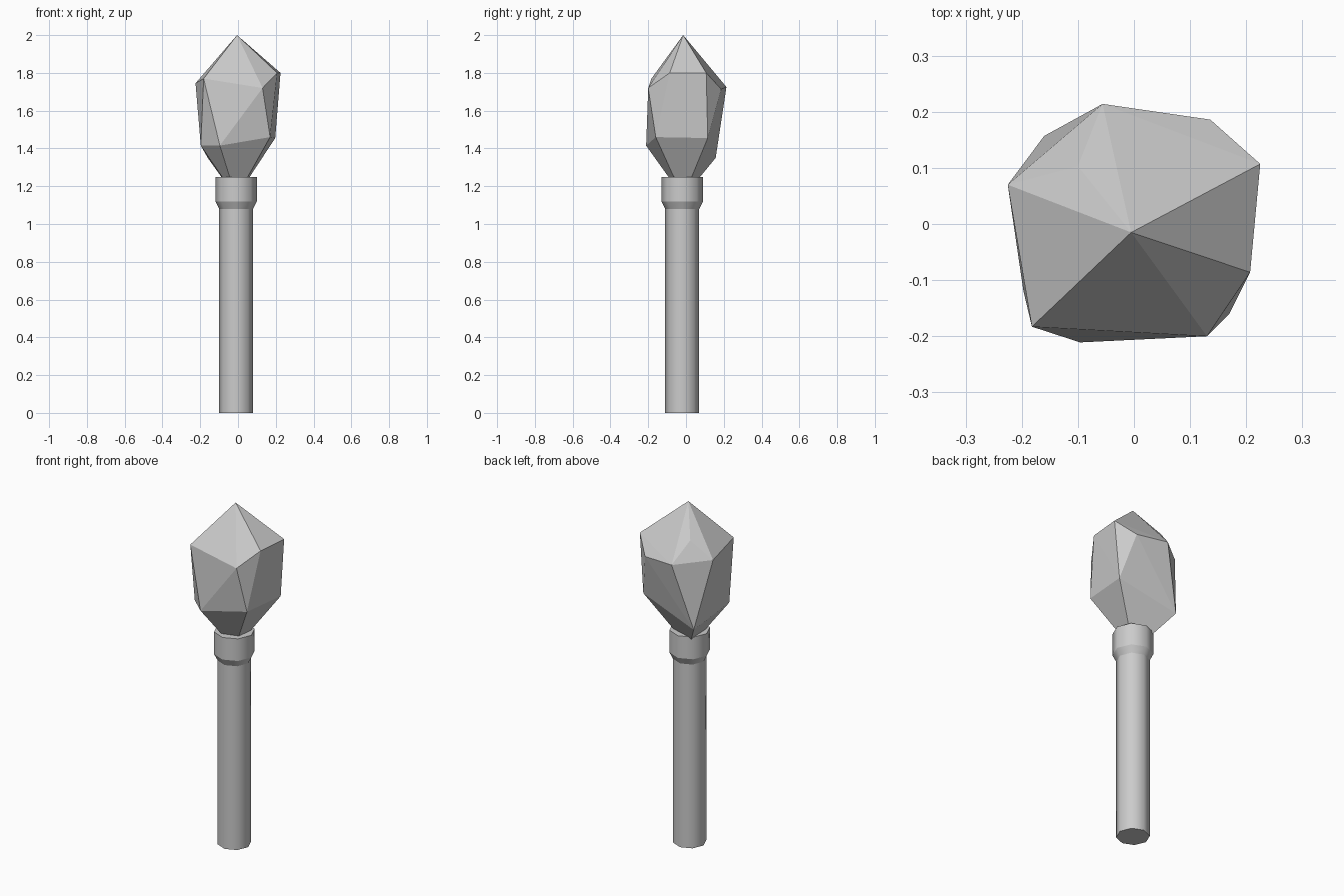
import bpy, bmesh, math

if "Cube" in bpy.data.objects:
    bpy.data.objects.remove(bpy.data.objects["Cube"])

CX, CY, SIDES = -0.01, -0.02, 8


def finish(bm, name):
    bmesh.ops.recalc_face_normals(bm, faces=bm.faces)
    mesh = bpy.data.meshes.new(name)
    bm.to_mesh(mesh)
    bm.free()
    obj = bpy.data.objects.new(name, mesh)
    bpy.context.collection.objects.link(obj)
    return obj


def turned(name, profile):
    """Eight-sided turned part: smooth around, sharp at each ring."""
    bm = bmesh.new()
    rings = []
    for r, z in profile:
        angles = [2 * math.pi * i / SIDES for i in range(SIDES)]
        rings.append([bm.verts.new((CX + r * math.cos(a), CY + r * math.sin(a), z))
                      for a in angles])
    for low, high in zip(rings, rings[1:]):
        for i in range(SIDES):
            j = (i + 1) % SIDES
            bm.faces.new((low[i], low[j], high[j], high[i])).smooth = True
    bm.faces.new(rings[0][::-1])
    bm.faces.new(rings[-1])
    for ring in rings:
        for i in range(SIDES):
            bm.edges.get((ring[i], ring[(i + 1) % SIDES])).smooth = False
    return finish(bm, name)


# Handle and flared collar in one turned piece
turned("handle", [(0.09, 0), (0.09, 1.08), (0.11, 1.12), (0.11, 1.25)])

# Faceted head: irregular cut stone, flat shaded
points = [
    (-0.005, -0.015, 2.0),                                # tip
    (0.225, 0.107, 1.80), (0.207, -0.086, 1.80),          # shoulder
    (0.13, -0.20, 1.72), (-0.182, -0.183, 1.77),
    (-0.225, 0.07, 1.745), (-0.10, 0.103, 1.84),
    (-0.056, 0.214, 1.725), (0.136, 0.186, 1.714),
    (-0.16, 0.157, 1.35), (-0.096, -0.211, 1.415),        # lower belt
    (0.17, -0.16, 1.46), (0.197, 0.115, 1.455),
    (-0.197, -0.12, 1.415),
    (-0.01, -0.015, 1.14),                                # seated in the collar
]
bm = bmesh.new()
for p in points:
    bm.verts.new(p)
bmesh.ops.convex_hull(bm, input=bm.verts)
finish(bm, "faceted_head")
